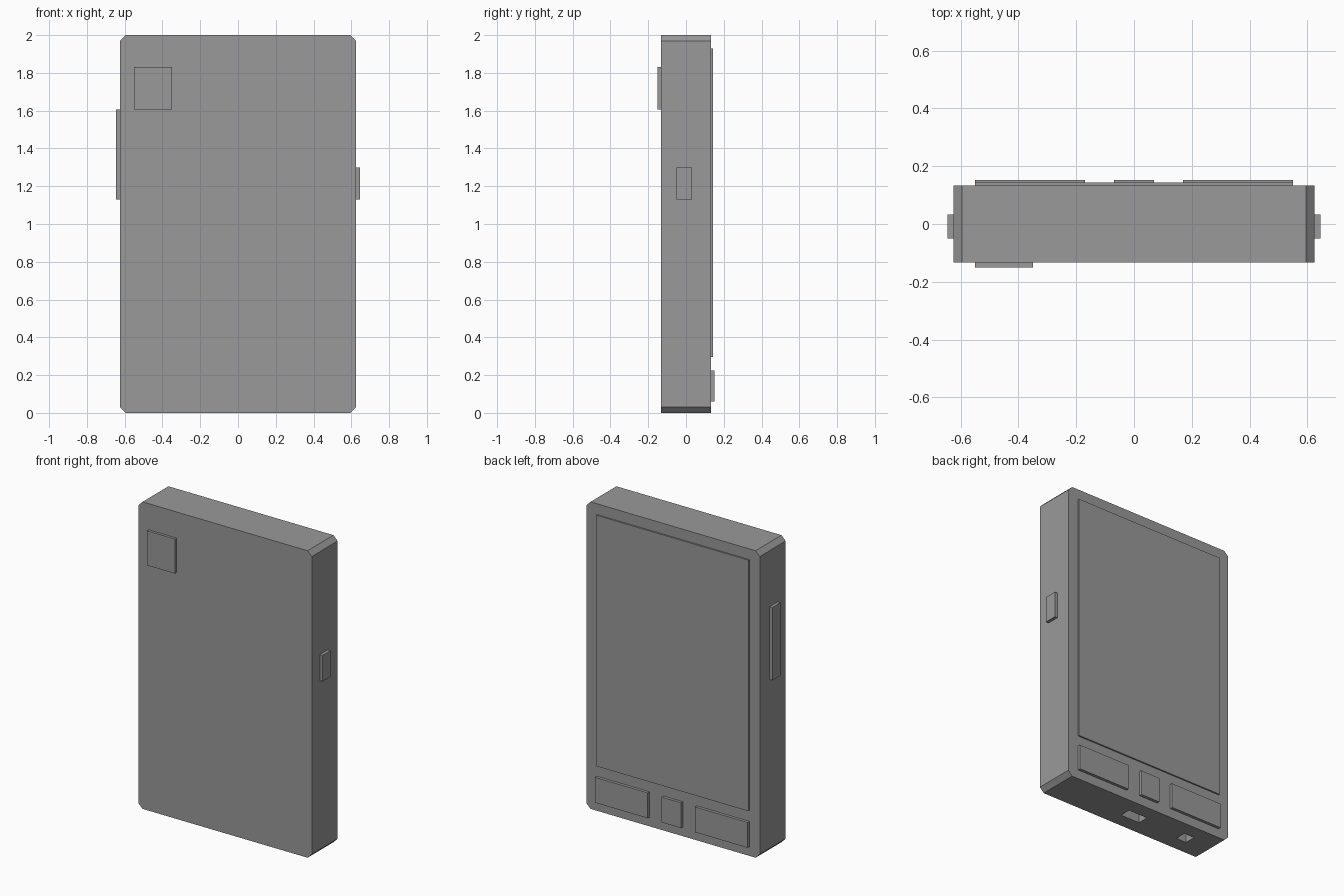
import bpy
import bmesh

if "Cube" in bpy.data.objects:
    bpy.data.objects.remove(bpy.data.objects["Cube"], do_unlink=True)

# Single casing colour
grey = bpy.data.materials.new("casing_grey")
grey.use_nodes = True
colour = (0.32, 0.32, 0.32, 1)
grey.diffuse_color = colour
grey.node_tree.nodes["Principled BSDF"].inputs["Base Color"].default_value = colour


def box(name, xs, ys, zs, chamfer=0):
    """Box from x, y and z ranges, with optional chamfers on edges along y."""
    bm = bmesh.new()
    bmesh.ops.create_cube(bm, size=1)
    for v in bm.verts:
        v.co = [r[0] if c < 0 else r[1] for c, r in zip(v.co, (xs, ys, zs))]
    if chamfer:
        corners = [e for e in bm.edges
                   if abs(e.verts[0].co.y - e.verts[1].co.y) > chamfer]
        bmesh.ops.bevel(bm, geom=corners, offset=chamfer, segments=1,
                        affect='EDGES', clamp_overlap=True)
    mesh = bpy.data.meshes.new(name)
    bm.to_mesh(mesh)
    bm.free()
    mesh.materials.append(grey)
    obj = bpy.data.objects.new(name, mesh)
    bpy.context.collection.objects.link(obj)
    return obj


W, D = 0.625, 0.133      # half width and half depth of the casing
INSET = 0.01             # how far attached parts reach into the casing

# Casing with chamfered corners
body = box("body", (-W, W), (-D, D), (0, 2), chamfer=0.03)

# Charging port and audio socket cut into the underside
for name, x, half in (("charging_port", 0, 0.07), ("audio_socket", -0.4, 0.037)):
    cutter = box(name + "_cutter", (x - half, x + half), (-0.037, 0.037), (-0.1, 0.08))
    cutter.hide_render = True
    cut = body.modifiers.new(name, 'BOOLEAN')
    cut.operation = 'DIFFERENCE'
    cut.solver = 'EXACT'
    cut.object = cutter
    bpy.context.view_layer.objects.active = body
    bpy.ops.object.modifier_apply(modifier=cut.name)
    bpy.data.objects.remove(cutter, do_unlink=True)

# Screen panel and the three keys below it
box("screen", (-0.55, 0.55), (D - INSET, 0.143), (0.295, 1.93))
for name, x0, x1 in (("menu_key", -0.55, -0.17),
                     ("home_key", -0.07, 0.07),
                     ("back_key", 0.17, 0.55)):
    box(name, (x0, x1), (D - INSET, 0.152), (0.06, 0.225))

# Camera plate on the opposite face
box("camera_plate", (-0.55, -0.35), (-0.15, INSET - D), (1.605, 1.83))

# Side buttons
button_depth = (-0.05, 0.032)
box("volume_button", (-0.645, INSET - W), button_depth, (1.13, 1.605))
box("power_button", (W - INSET, 0.645), button_depth, (1.13, 1.3))
